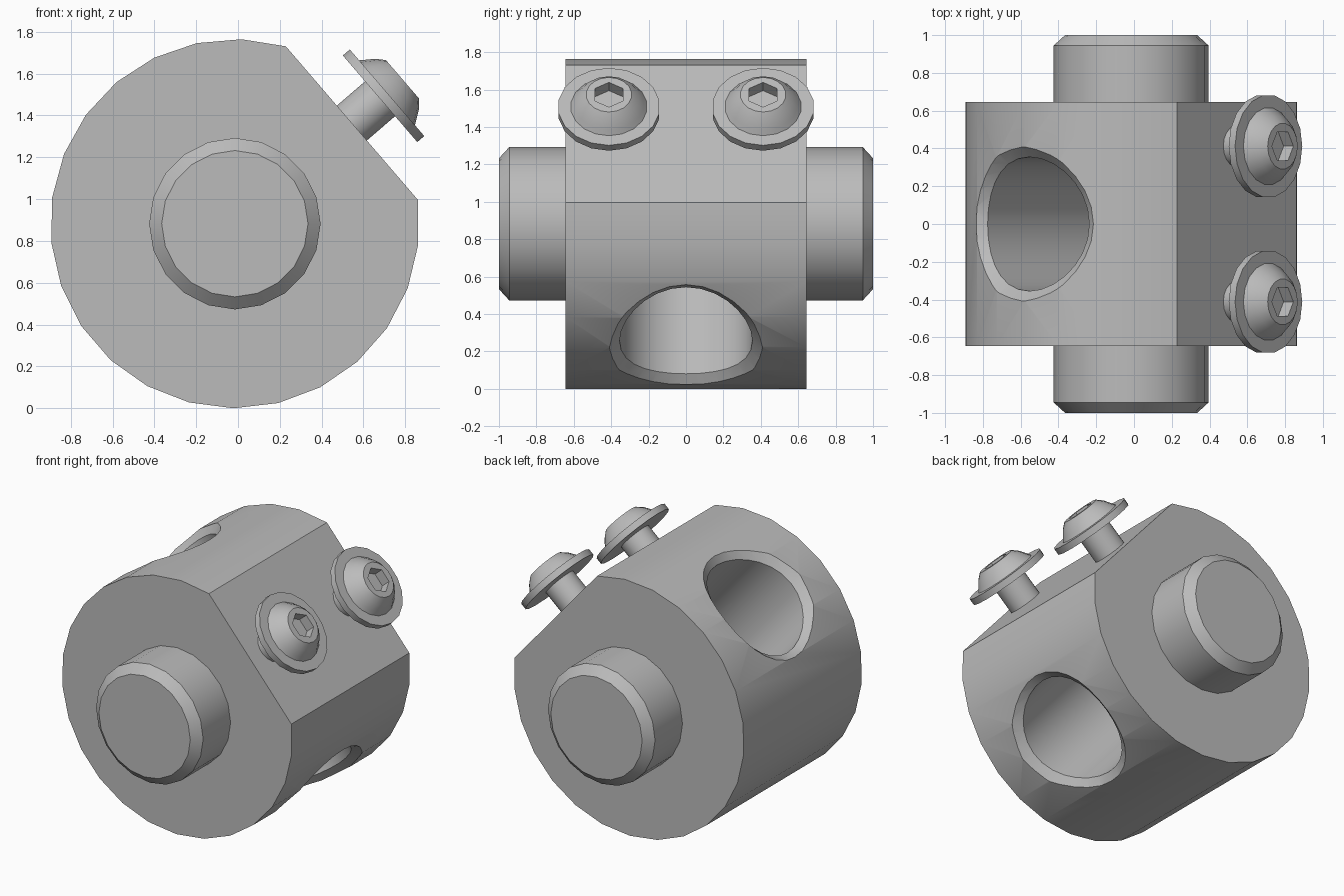
import bpy, bmesh
from math import sin, cos, acos, sqrt, pi, radians
from mathutils import Matrix, Vector

default = bpy.data.objects.get("Cube")
if default:
    bpy.data.objects.remove(default, do_unlink=True)

R, FLAT, HALF = 0.8825, 0.738, 0.645      # body radius, flat height, half length
PIN_R, HOLE_R, CHAMFER = 0.41, 0.355, 0.055
BOLT_Y = 0.412
# Shared frame: origin on the main axis, local z square to the flat
FRAME = Matrix.Translation((-0.015, 0, R)) @ Matrix.Rotation(radians(49.3), 4, 'Y')

steel = bpy.data.materials.new("plain grey steel")
steel.use_nodes = True
GREY = (0.5, 0.5, 0.5, 1)
steel.diffuse_color = GREY
steel.node_tree.nodes["Principled BSDF"].inputs["Base Color"].default_value = GREY


def loft(name, rings, matrix):
    """Skin a closed solid through rings that share one point count."""
    bm = bmesh.new()
    loops = [[bm.verts.new(p) for p in ring] for ring in rings]
    n = len(loops[0])
    for a, b in zip(loops, loops[1:]):
        for i in range(n):
            j = (i + 1) % n
            bm.faces.new((a[i], a[j], b[j], b[i]))
    bm.faces.new(loops[0])
    bm.faces.new(loops[-1])
    bmesh.ops.recalc_face_normals(bm, faces=bm.faces)
    mesh = bpy.data.meshes.new(name)
    bm.to_mesh(mesh)
    bm.free()
    mesh.materials.append(steel)
    obj = bpy.data.objects.new(name, mesh)
    bpy.context.collection.objects.link(obj)
    obj.matrix_world = matrix
    return obj


def lathe(name, profile, sides, matrix):
    """Turn (radius, height) pairs about local z."""
    return loft(name, [[(r * cos(2 * pi * i / sides), r * sin(2 * pi * i / sides), h)
                        for i in range(sides)] for r, h in profile], matrix)


def select_only(obj):
    bpy.ops.object.select_all(action='DESELECT')
    obj.select_set(True)
    bpy.context.view_layer.objects.active = obj


def cut(obj, cutter):
    mod = obj.modifiers.new("cut", 'BOOLEAN')
    mod.operation, mod.solver, mod.object = 'DIFFERENCE', 'EXACT', cutter
    select_only(obj)
    bpy.ops.object.modifier_apply(modifier=mod.name)
    bpy.data.objects.remove(cutter, do_unlink=True)


def smooth(obj):
    select_only(obj)
    bpy.ops.object.shade_smooth_by_angle(angle=radians(30))


# Body: round bar with one flat
SEGS = 21
start = acos(FLAT / R)
angles = [start + (2 * pi - 2 * start) * i / SEGS for i in range(SEGS + 1)]
body = loft("collar_body", [[(R * sin(a), y, R * cos(a)) for a in angles]
                            for y in (-HALF, HALF)], FRAME)


# Cross hole whose chamfer follows the curved wall
def hole_ring(radius, inset, side, outside=False):
    pts = []
    for i in range(28):
        t = 2 * pi * i / 28
        y, z = radius * cos(t), radius * sin(t)
        x = 1.2 if outside else sqrt(R * R - z * z) - inset
        pts.append((side * x, y, z))
    return pts


half = [(PIN_R, 0, True), (PIN_R, 0, False), (HOLE_R, CHAMFER, False)]
rings = [hole_ring(r, d, -1, o) for r, d, o in half]
rings += [hole_ring(r, d, 1, o) for r, d, o in reversed(half)]
cut(body, loft("hole_cutter", rings, FRAME))
smooth(body)

# Chamfered pins on both ends
for name, turn in (("front_pin", 90), ("back_pin", -90)):
    pin = lathe(name, [(PIN_R, HALF - 0.02), (PIN_R, 1 - CHAMFER), (PIN_R - 0.06, 1)], 20,
                Matrix.Translation((-0.015, 0, R)) @ Matrix.Rotation(radians(turn), 4, 'X'))
    smooth(pin)

# Flanged button-head bolts standing on the flat
BOLT = [(0.11, FLAT - 0.05), (0.11, 0.916), (0.273, 0.916), (0.273, 0.96), (0.205, 0.96),
        (0.187, 0.985), (0.16, 1.023), (0.122, 1.058)]
for name, y in (("front_bolt", -BOLT_Y), ("back_bolt", BOLT_Y)):
    place = FRAME @ Matrix.Translation((0, y, 0))
    bolt = lathe(name, BOLT, 18, place)
    cut(bolt, lathe("hex_cutter", [(0.087, 0.99), (0.087, 1.2)], 6, place))
    smooth(bolt)
